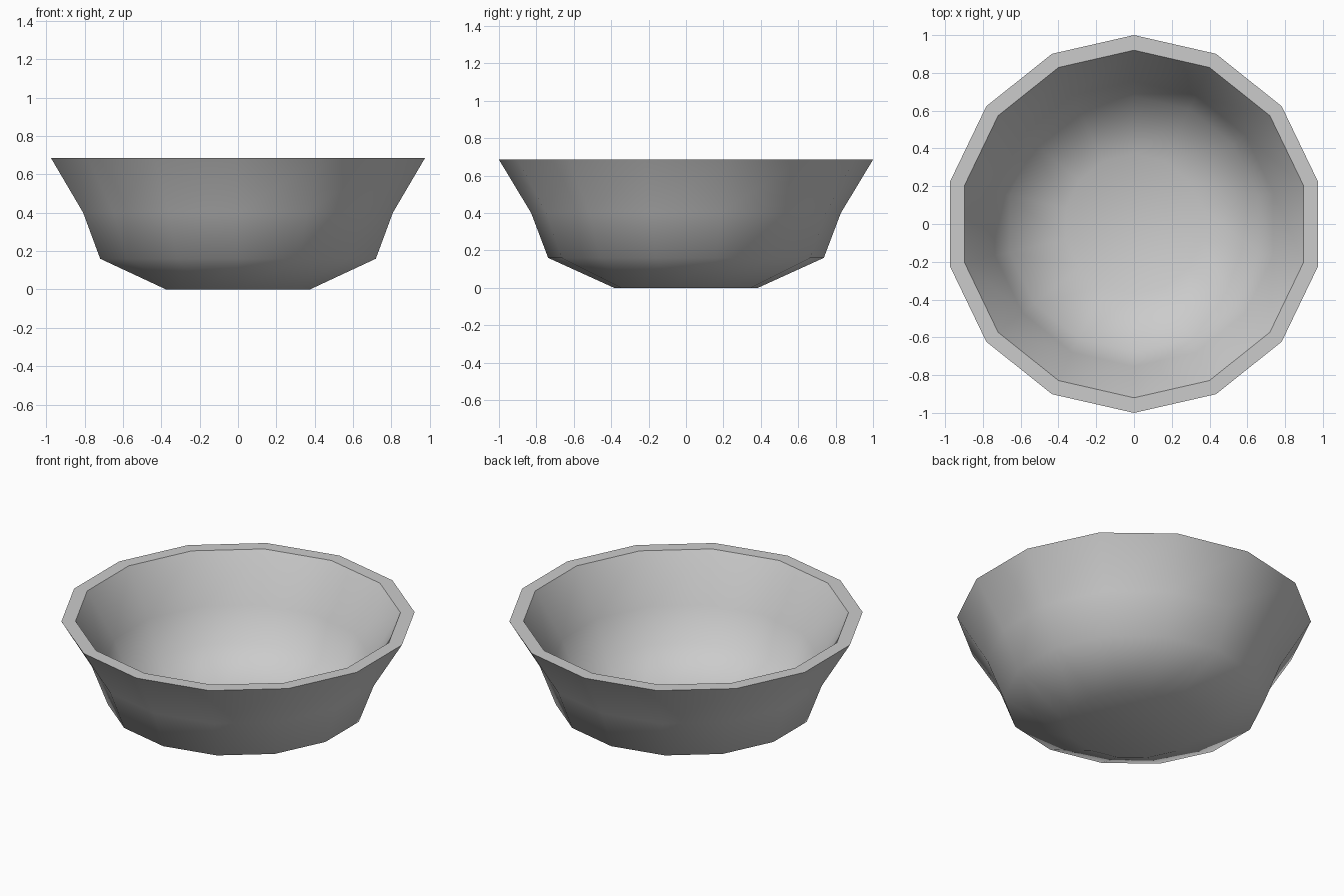
import bpy, bmesh, math

if "Cube" in bpy.data.objects:
    bpy.data.objects.remove(bpy.data.objects["Cube"])

SIDES = 14
# Profile as (radius, height): outside from foot to rim, then inside down to floor
PROFILE = [(0.385, 0.0), (0.737, 0.16), (0.828, 0.40), (1.0, 0.685),
           (0.92, 0.685), (0.755, 0.412), (0.675, 0.21), (0.37, 0.07)]


def ring(bm, radius, z):
    """One 14-sided ring with a corner on the +y axis."""
    angles = [math.pi / 2 + i * math.tau / SIDES for i in range(SIDES)]
    return [bm.verts.new((radius * math.cos(a), radius * math.sin(a), z)) for a in angles]


# Bowl: low-poly lathe with wall thickness
bm = bmesh.new()
rings = [ring(bm, r, z) for r, z in PROFILE]
for a, b in zip(rings, rings[1:]):
    for i in range(SIDES):
        j = (i + 1) % SIDES
        bm.faces.new((a[i], a[j], b[j], b[i]))

# Underside and inner floor
bm.faces.new(list(reversed(rings[0])))
bm.faces.new(rings[-1])
bmesh.ops.recalc_face_normals(bm, faces=bm.faces[:])

mesh = bpy.data.meshes.new("bowl")
bm.to_mesh(mesh)
bm.free()
bowl = bpy.data.objects.new("bowl", mesh)
bpy.context.collection.objects.link(bowl)

# Smooth walls with a crisp rim
bpy.context.view_layer.objects.active = bowl
bowl.select_set(True)
bpy.ops.object.shade_smooth_by_angle(angle=math.radians(50))
